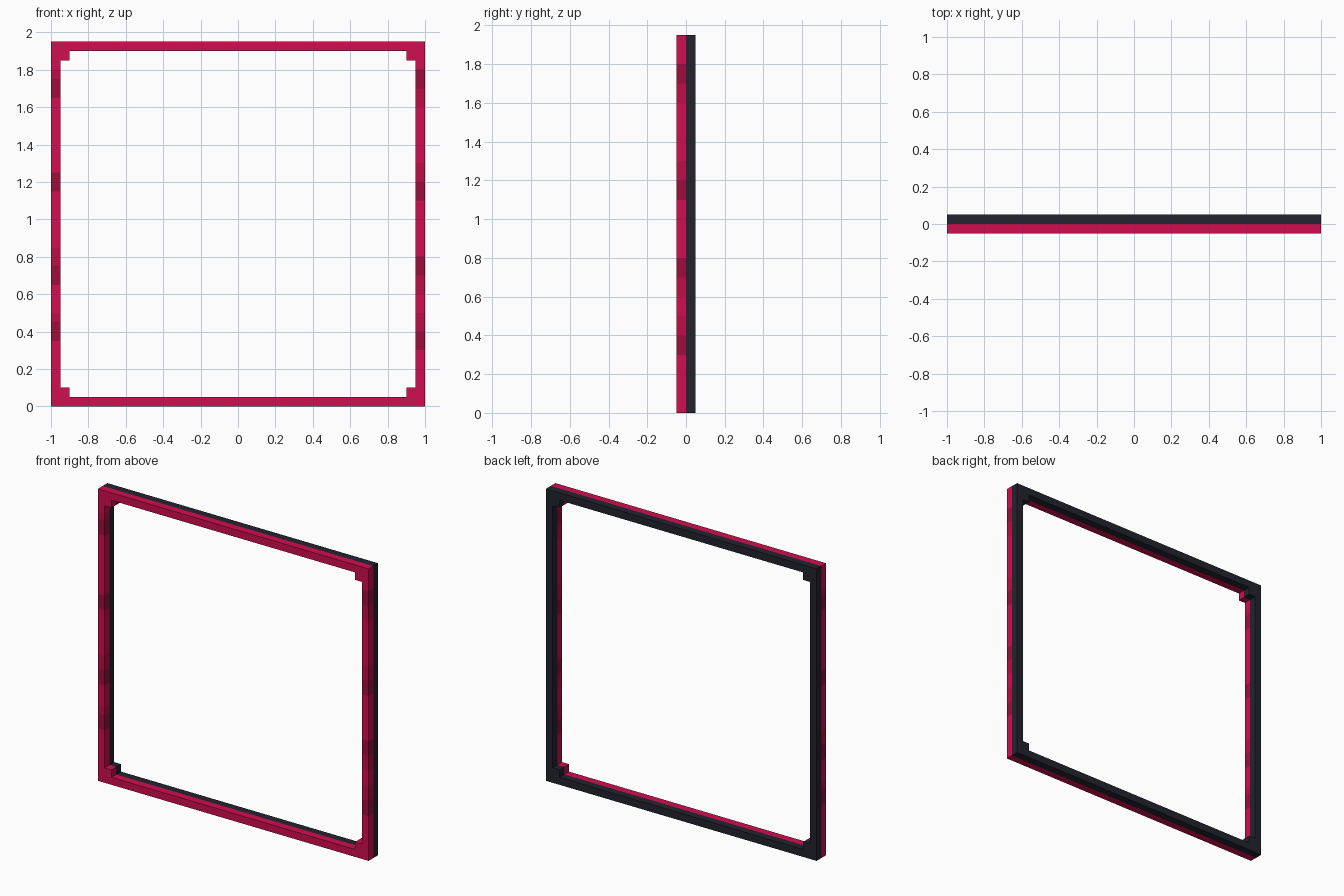
import bpy, bmesh

if "Cube" in bpy.data.objects:
    bpy.data.objects.remove(bpy.data.objects["Cube"])

def lin(c):
    c /= 255
    return c / 12.92 if c <= 0.04045 else ((c + 0.055) / 1.055) ** 2.4

def material(name, r, g, b):
    m = bpy.data.materials.new(name)
    m.diffuse_color = (lin(r), lin(g), lin(b), 1)
    m.use_nodes = True
    m.node_tree.nodes["Principled BSDF"].inputs["Base Color"].default_value = m.diffuse_color
    return m

crimson = material("crimson", 208, 14, 78)
medium = material("medium crimson", 188, 14, 70)
deep = material("deep crimson", 156, 13, 60)
charcoal = material("charcoal", 34, 36, 46)

H, T = 1.95, 0.05   # frame height, bar thickness

# Stepped inner outline, listed for the lower left corner and mirrored round
def outlines():
    x, z0, z1 = 1.0, 0.0, H
    outer = [(-x, z0), (x, z0), (x, z1), (-x, z1)]
    a, b = x - T, x - 2 * T
    inner = [(-a, z0 + 2*T), (-b, z0 + 2*T), (-b, z0 + T),
             (b, z0 + T), (b, z0 + 2*T), (a, z0 + 2*T),
             (a, z1 - 2*T), (b, z1 - 2*T), (b, z1 - T),
             (-b, z1 - T), (-b, z1 - 2*T), (-a, z1 - 2*T)]
    return outer, inner

def frame(name, y0, y1, mats, bands=()):
    bm = bmesh.new()
    edges = []
    for loop in outlines():
        vs = [bm.verts.new((x, y0, z)) for x, z in loop]
        edges += [bm.edges.new((vs[i], vs[(i + 1) % len(vs)])) for i in range(len(vs))]
    bmesh.ops.triangle_fill(bm, edges=edges, use_beauty=True)
    res = bmesh.ops.extrude_face_region(bm, geom=bm.faces[:])
    for v in res["geom"]:
        if isinstance(v, bmesh.types.BMVert):
            v.co.y = y1
    # Cut the posts where the painted bands begin and end
    for z in sorted({z for band in bands for z in band[1:3]}):
        bmesh.ops.bisect_plane(bm, geom=bm.verts[:] + bm.edges[:] + bm.faces[:],
                               plane_co=(0, 0, z), plane_no=(0, 0, 1))
    for f in bm.faces:
        c = f.calc_center_median()
        for side, lo, hi, idx in bands:
            if c.x * side > 0 and lo < c.z < hi:
                f.material_index = idx
    bmesh.ops.recalc_face_normals(bm, faces=bm.faces[:])
    me = bpy.data.meshes.new(name)
    bm.to_mesh(me)
    bm.free()
    for m in mats:
        me.materials.append(m)
    ob = bpy.data.objects.new(name, me)
    bpy.context.collection.objects.link(ob)

# Bands on the posts: side, bottom, top, material index
bands = [(1, 1.7, 1.8, 2), (1, 1.6, 1.7, 1), (1, 1.2, 1.3, 1), (1, 1.1, 1.2, 2),
         (1, 0.7, 0.8, 2), (1, 0.6, 0.7, 1), (1, 0.4, 0.5, 1), (1, 0.3, 0.4, 2),
         (-1, 1.75, 1.8, 1), (-1, 1.65, 1.75, 2), (-1, 1.15, 1.25, 2),
         (-1, 0.75, 0.85, 1), (-1, 0.65, 0.75, 2), (-1, 0.45, 0.5, 1), (-1, 0.35, 0.45, 2)]

frame("front_frame", -0.05, 0.0, [crimson, medium, deep], bands)
frame("back_frame", 0.0, 0.05, [charcoal])
